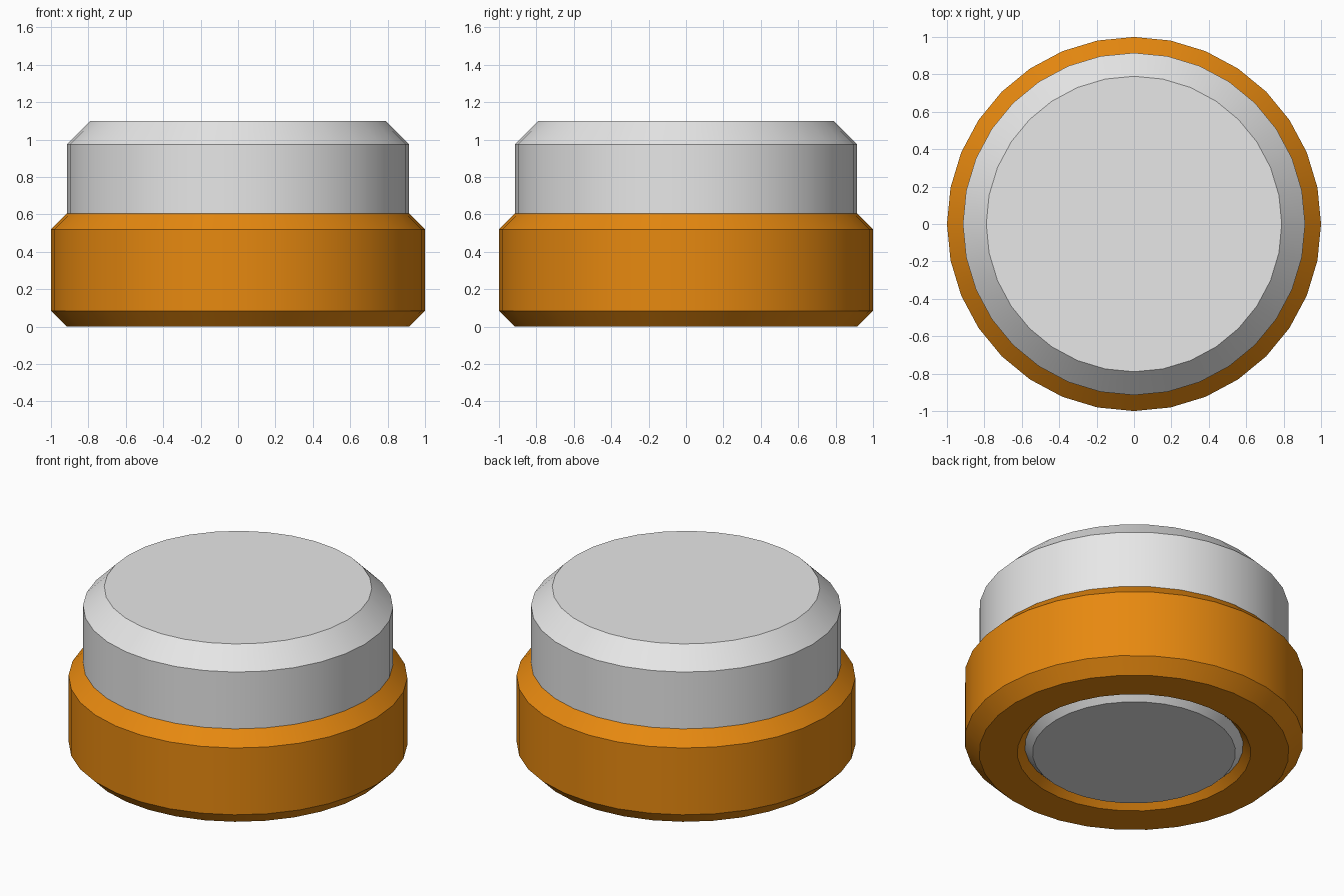
import bpy
import bmesh
from math import sin, cos, tau, radians

SIDES = 32

cube = bpy.data.objects.get("Cube")
if cube:
    bpy.data.objects.remove(cube, do_unlink=True)


def make_material(name, colour):
    mat = bpy.data.materials.new(name)
    mat.use_nodes = True
    mat.diffuse_color = colour
    mat.node_tree.nodes["Principled BSDF"].inputs["Base Color"].default_value = colour
    return mat


def lathe(name, profile, mat, ring=False):
    """Turn a profile of (radius, height) points, listed bottom to top on the
    outside; a ring closes its profile on the inside, a solid gets end caps."""
    bm = bmesh.new()
    loops = [[bm.verts.new((r * cos(tau * i / SIDES), r * sin(tau * i / SIDES), z))
              for i in range(SIDES)] for r, z in profile]
    pairs = list(zip(loops, loops[1:]))
    if ring:
        pairs.append((loops[-1], loops[0]))
    else:
        bm.faces.new(loops[0][::-1])
        bm.faces.new(loops[-1])
    for low, high in pairs:
        for i in range(SIDES):
            j = (i + 1) % SIDES
            bm.faces.new((low[i], low[j], high[j], high[i]))
    bmesh.ops.recalc_face_normals(bm, faces=bm.faces)
    mesh = bpy.data.meshes.new(name)
    bm.to_mesh(mesh)
    bm.free()
    mesh.materials.append(mat)
    obj = bpy.data.objects.new(name, mesh)
    bpy.context.collection.objects.link(obj)
    bpy.ops.object.select_all(action="DESELECT")
    obj.select_set(True)
    bpy.context.view_layer.objects.active = obj
    bpy.ops.object.shade_smooth_by_angle(angle=radians(30))
    return obj


orange = make_material("orange", (0.8, 0.25, 0.005, 1))
grey = make_material("light grey", (0.8, 0.8, 0.8, 1))

# Chamfered outer collar, open in the middle
lathe("base_collar",
      [(0.69, 0), (0.915, 0), (1, 0.085), (1, 0.52), (0.915, 0.605),
       (0.69, 0.605), (0.605, 0.52), (0.605, 0.085)], orange, ring=True)

# Wide button cap seated in the collar
lathe("button_cap", [(0.915, 0.52), (0.915, 0.975), (0.79, 1.1)], grey)

# Chamfered plug filling the opening underneath
lathe("bottom_plug", [(0.6, 0), (0.68, 0.08), (0.68, 0.53)], grey)
